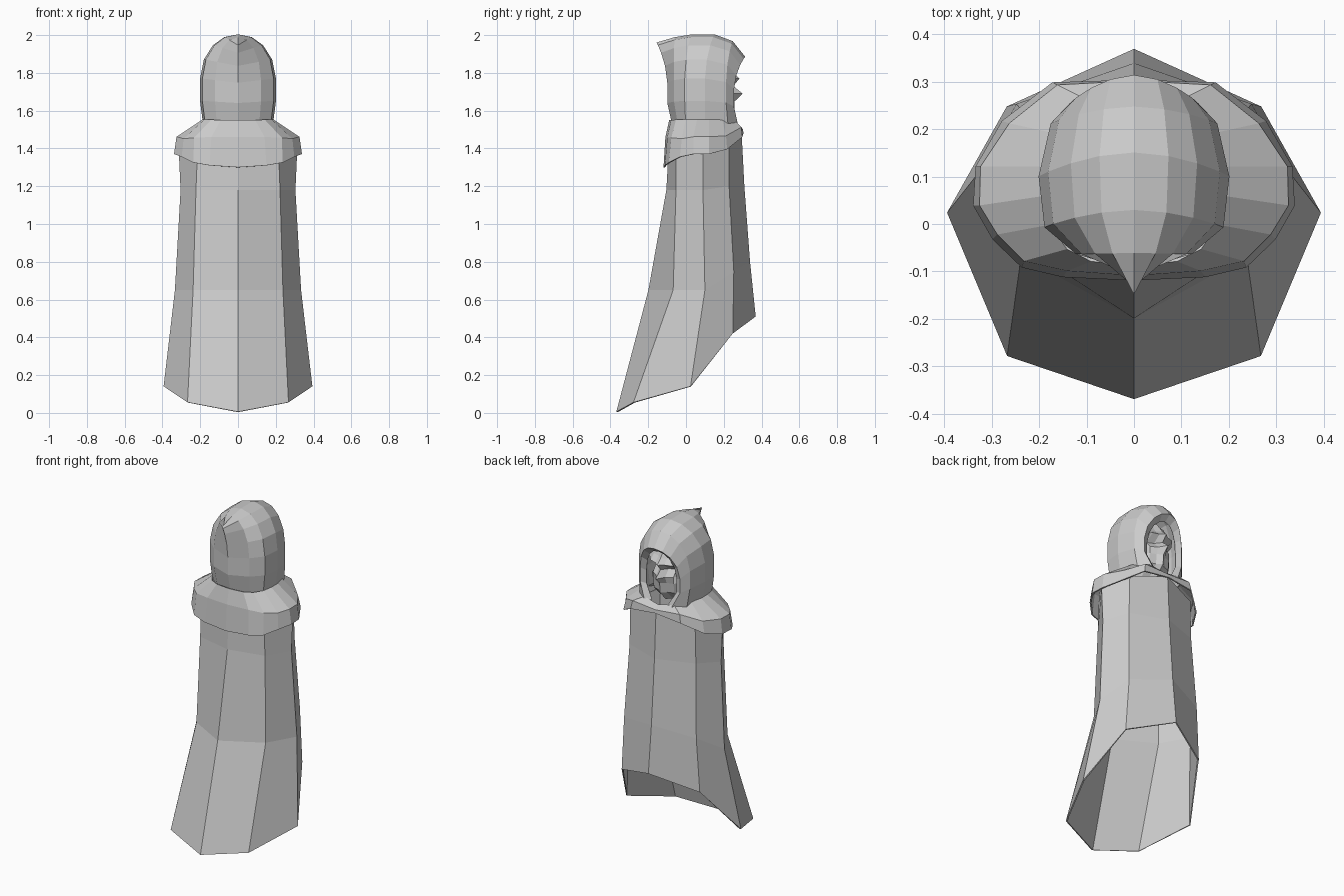
import bpy, bmesh


def sheet(name, rows, thickness=0.008):
    """Skin a half grid of points (x >= 0), mirror it and give it cloth thickness."""
    bm = bmesh.new()
    grid = [[bm.verts.new(p) for p in row] for row in rows]
    for a, b in zip(grid, grid[1:]):
        for i in range(len(a) - 1):
            bm.faces.new((a[i], a[i + 1], b[i + 1], b[i]))
    bmesh.ops.remove_doubles(bm, verts=bm.verts, dist=0.0005)
    bmesh.ops.recalc_face_normals(bm, faces=bm.faces)
    mesh = bpy.data.meshes.new(name)
    bm.to_mesh(mesh)
    bm.free()
    obj = bpy.data.objects.new(name, mesh)
    bpy.context.collection.objects.link(obj)
    mirror = obj.modifiers.new("mirror", 'MIRROR')
    mirror.use_axis = (True, False, False)
    mirror.merge_threshold = 0.001
    if thickness:
        solid = obj.modifiers.new("thickness", 'SOLIDIFY')
        solid.thickness = thickness
        solid.offset = 0
    return obj


# Robe: eight sides, hem sweeping down toward -y
sheet("robe", [
    [(0, -.365, .005), (.265, -.275, .055), (.39, .025, .14), (.265, .245, .42), (0, .365, .51)],
    [(0, -.195, .65), (.235, -.065, .65), (.33, .10, .65), (.245, .25, .75), (0, .335, .80)],
    [(0, -.10, 1.18), (.22, -.05, 1.18), (.30, .09, 1.18), (.225, .225, 1.2), (0, .305, 1.2)],
    [(0, -.085, 1.45), (.21, -.05, 1.45), (.31, .09, 1.40), (.22, .225, 1.44), (0, .29, 1.49)],
])

# Shoulder mantle: hem, shoulder edge, neck
sheet("mantle", [
    [(0, -.115, 1.30), (.15, -.108, 1.31), (.235, -.088, 1.325), (.295, -.03, 1.355),
     (.335, .04, 1.37), (.33, .12, 1.37), (.275, .215, 1.395), (.17, .295, 1.46), (0, .30, 1.48)],
    [(0, -.105, 1.46), (.14, -.095, 1.46), (.23, -.075, 1.455), (.285, -.02, 1.45),
     (.322, .04, 1.46), (.32, .12, 1.46), (.26, .21, 1.465), (.16, .29, 1.51), (0, .298, 1.50)],
    [(0, -.085, 1.55), (.09, -.075, 1.55), (.14, -.05, 1.55), (.175, 0, 1.55),
     (.185, .06, 1.55), (.185, .12, 1.55), (.165, .19, 1.55), (.10, .26, 1.54), (0, .27, 1.52)],
])

# Hood: arches from the face opening to the pointed seam at the rear
# each arch: y at top, y at sides, y at bottom, top z, half width, bottom width factor
arches = [
    (.27, .235, .25, 1.855, .105, .55),
    (.31, .25, .27, 1.885, .135, .70),
    (.245, .21, .22, 1.965, .172, .92),
    (.15, .10, .10, 2.0, .197, .92),
    (.03, -.005, 0, 2.0, .185, .92),
    (-.06, -.06, -.04, 1.985, .12, .92),
    (-.155, -.095, -.07, 1.957, 0, 1),
]
profile = [(0, 1, 0), (.36, .97, .15), (.66, .88, .45), (.90, .72, .8),
           (1, .51, 1), (1, .26, 1), (None, 0, 2)]
rows = []
for yt, ys, yb, zt, w, low in arches:
    row = []
    for fx, fz, t in profile:
        fx = low if fx is None else fx
        y = yt + (ys - yt) * t if t <= 1 else yb
        row.append((fx * w, y, 1.53 + (zt - 1.53) * fz))
    rows.append(row)
sheet("hood", rows)

# Face: rows of height, centre depth, and how fast it recedes sideways
face = [(1.87, .20, .6), (1.80, .25, .8), (1.77, .283, .8), (1.73, .25, 1.3),
        (1.69, .30, 1.7), (1.65, .258, .8), (1.59, .255, .9), (1.53, .20, 1)]
sheet("face", [[(x, c - k * d, z) for x, d in ((0, 0), (.03, .03), (.07, .045), (.12, .12))]
               for z, c, k in face], 0)
